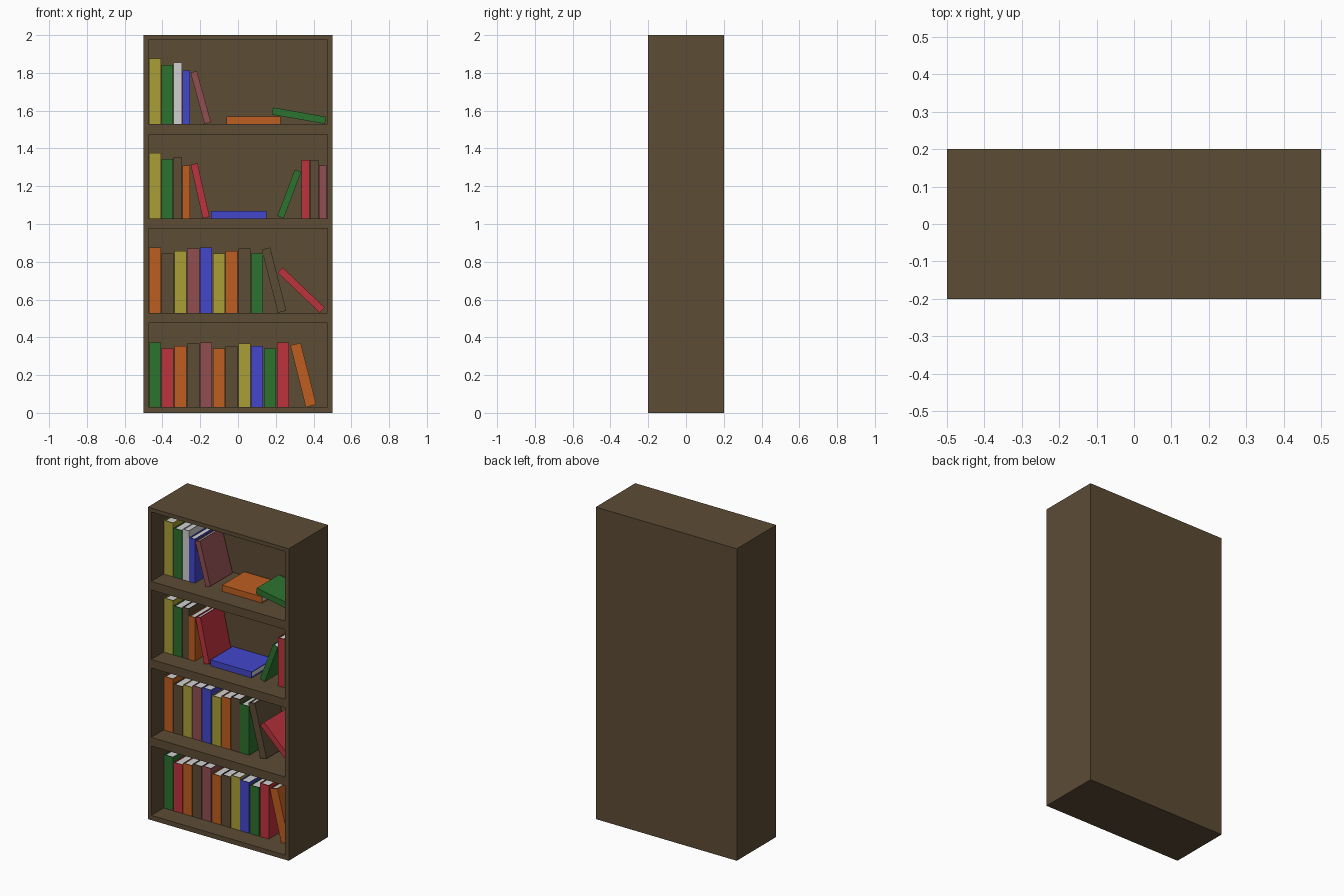
import bpy, bmesh, math

if "Cube" in bpy.data.objects:
    bpy.data.objects.remove(bpy.data.objects["Cube"])

# ---- flat colours (sRGB 0-255 turned into linear) ----
COLOURS = {
    "wood": (92, 76, 53), "yellow": (171, 159, 55), "green": (45, 114, 47),
    "white": (208, 208, 208), "blue": (67, 71, 203), "pink": (145, 78, 82),
    "orange": (190, 94, 33), "red": (190, 51, 61),
}


def linear(v):
    v /= 255
    return v / 12.92 if v <= 0.04045 else ((v + 0.055) / 1.055) ** 2.4


MATS = {}
for cname, rgb in COLOURS.items():
    m = bpy.data.materials.new(cname)
    m.diffuse_color = (*[linear(c) for c in rgb], 1)
    m.use_nodes = True
    m.node_tree.nodes["Principled BSDF"].inputs["Base Color"].default_value = m.diffuse_color
    MATS[cname] = m


def finish(bm, name, mats):
    bmesh.ops.recalc_face_normals(bm, faces=bm.faces[:])
    me = bpy.data.meshes.new(name)
    bm.to_mesh(me)
    bm.free()
    for c in mats:
        me.materials.append(MATS[c])
    ob = bpy.data.objects.new(name, me)
    bpy.context.collection.objects.link(ob)
    return ob


def prism(bm, pts, z0, z1, mat):
    """Extrude an x-y outline from z0 to z1."""
    f = bm.faces.new([bm.verts.new((x, y, z0)) for x, y in pts])
    r = bmesh.ops.extrude_face_region(bm, geom=[f], use_keep_orig=True)
    top = [v for v in r["geom"] if isinstance(v, bmesh.types.BMVert)]
    bmesh.ops.translate(bm, verts=top, vec=(0, 0, z1 - z0))
    for face in {f for v in top for f in v.link_faces} | {f}:
        face.material_index = mat


# ---- case: a solid block with four bays pushed into the front ----
HALF_W, HALF_D, HEIGHT, SIDE = 0.5, 0.2, 2.0, 0.475
FLOORS = [0.03, 0.53, 1.03, 1.53]
BAY_H, BAY_D = 0.445, 0.375

bm = bmesh.new()
xs = [-HALF_W, -SIDE, SIDE, HALF_W]
zs = [0] + [z for f in FLOORS for z in (f, f + BAY_H)] + [HEIGHT]
prism(bm, [(-HALF_W, -HALF_D), (HALF_W, -HALF_D), (HALF_W, HALF_D), (-HALF_W, HALF_D)], 0, HEIGHT, 0)
for axis, cuts in (((1, 0, 0), xs[1:-1]), ((0, 0, 1), zs[1:-1])):
    for c in cuts:
        bmesh.ops.bisect_plane(bm, geom=bm.verts[:] + bm.edges[:] + bm.faces[:],
                               plane_co=[a * c for a in axis], plane_no=axis)
bmesh.ops.recalc_face_normals(bm, faces=bm.faces[:])
bays = []
for f in bm.faces:
    c = f.calc_center_median()
    if c.y < -HALF_D + 1e-4 and abs(c.x) < 0.1 and any(z < c.z < z + BAY_H for z in FLOORS):
        bays.append(f)
bmesh.ops.inset_individual(bm, faces=bays, thickness=0, depth=-BAY_D)
finish(bm, "bookcase", ["wood"])

# ---- books: U-shaped cover with the spine to the front, pages inside ----
FRONT, BACK, BOARD, INSET = -0.075, 0.15, 0.004, 0.006


def book(name, colour, x, z, t, h, angle=0):
    """Bottom left corner of the spine at (x, z); angle leans it to the right."""
    bm = bmesh.new()
    b = BOARD
    prism(bm, [(0, FRONT), (t, FRONT), (t, BACK), (t - b, BACK), (t - b, FRONT + b),
               (b, FRONT + b), (b, BACK), (0, BACK)], 0, h, 0)
    prism(bm, [(b, FRONT + b), (t - b, FRONT + b), (t - b, BACK - INSET), (b, BACK - INSET)],
          INSET, h - INSET, 1)
    ob = finish(bm, name, [colour, "white"])
    ob.location = (x, 0, z)
    ob.rotation_euler.y = math.radians(angle)


# upright books per shelf, bottom to top: colour, left, right, height
W, Y, G, B, P, O, R = "wood", "yellow", "green", "blue", "pink", "orange", "red"
HEIGHTS = [0.343, 0.312, 0.325, 0.338]
full = [-0.472, -0.405, -0.337, -0.269, -0.202, -0.133, -0.066, 0.002, 0.068, 0.137, 0.207]
thin = [(-0.472, -0.407), (-0.405, -0.343), (-0.341, -0.296), (-0.294, -0.253)]
UPRIGHT = [
    [(c, x, x + 0.064, h) for c, x, h in zip(
        [G, R, O, W, P, O, W, Y, B, G, R], full,
        [0.343, 0.312, 0.325, 0.338, 0.343, 0.312, 0.325, 0.338, 0.325, 0.312, 0.343])],
    [(c, x, x + 0.064, h) for c, x, h in zip(
        [O, W, Y, P, B, Y, O, W, G], full,
        [0.345, 0.313, 0.327, 0.34, 0.345, 0.313, 0.327, 0.34, 0.313])],
    [(c, *x, h) for c, x, h in zip([Y, G, W, O], thin, [0.347, 0.315, 0.325, 0.28])]
    + [(R, 0.335, 0.378, 0.31), (W, 0.38, 0.426, 0.31), (P, 0.43, 0.468, 0.28)],
    [(c, *x, h) for c, x, h in zip([Y, G, "white", B], thin, [0.345, 0.313, 0.324, 0.282])],
]
for s, row in enumerate(UPRIGHT):
    for i, (c, x0, x1, h) in enumerate(row):
        book(f"upright_book_{s + 1}_{i + 1}", c, x0, FLOORS[s], x1 - x0, h)

# leaning and lying books: shelf, colour, x, lift, thickness, height, angle
LOOSE = [
    (0, O, 0.359, 0, 0.057, 0.337, -14.1),
    (1, W, 0.211, 0, 0.046, 0.345, -14.3),
    (1, R, 0.433, 0, 0.038, 0.308, -46.4),
    (2, R, -0.187, 0, 0.037, 0.291, -12.6),
    (2, B, 0.150, 0, 0.039, 0.292, -90),
    (2, G, 0.208, 0.013, 0.036, 0.262, 20.8),
    (3, P, -0.177, 0, 0.035, 0.281, -15.4),
    (3, O, 0.224, 0, 0.04, 0.284, -90),
    (3, G, 0.460, 0, 0.038, 0.285, -80),
]
for i, (s, c, x, lift, t, h, a) in enumerate(LOOSE):
    book(f"loose_book_{i + 1}", c, x, FLOORS[s] + lift, t, h, a)
